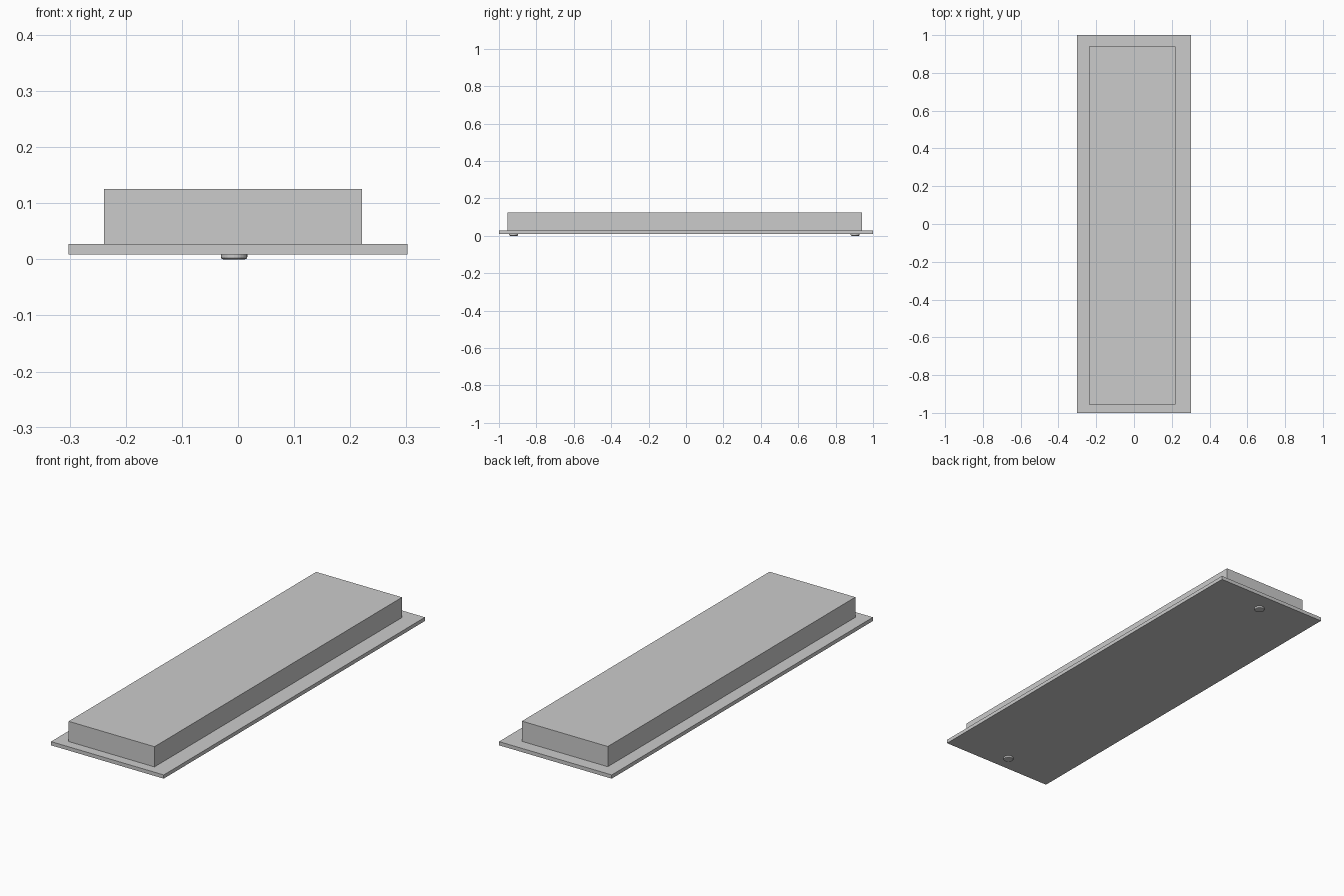
import bpy, bmesh
from mathutils import Matrix

if "Cube" in bpy.data.objects:
    bpy.data.objects.remove(bpy.data.objects["Cube"])


def finish(name, bm):
    bmesh.ops.recalc_face_normals(bm, faces=bm.faces)
    mesh = bpy.data.meshes.new(name)
    bm.to_mesh(mesh)
    bm.free()
    obj = bpy.data.objects.new(name, mesh)
    bpy.context.collection.objects.link(obj)
    return obj


def box(name, lo, hi):
    bm = bmesh.new()
    size = [b - a for a, b in zip(lo, hi)]
    mid = [(a + b) / 2 for a, b in zip(lo, hi)]
    bmesh.ops.create_cube(bm, size=1, matrix=Matrix.Translation(mid) @ Matrix.Diagonal((*size, 1)))
    return finish(name, bm)


def foot(name, x, y, radius, height):
    # Short disc with a rounded lower rim
    bm = bmesh.new()
    bmesh.ops.create_cone(bm, cap_ends=True, segments=24, radius1=radius, radius2=radius,
                          depth=height, matrix=Matrix.Translation((x, y, height / 2)))
    rim = [e for e in bm.edges if all(v.co.z < height / 4 for v in e.verts)]
    bmesh.ops.bevel(bm, geom=rim, offset=height * 0.45, segments=2, profile=0.5, affect='EDGES')
    return finish(name, bm)


# Thin base plate and the raised slab on it
box("base_plate", (-0.302, -1.0, 0.009), (0.302, 1.0, 0.027))
box("raised_slab", (-0.239, -0.955, 0.027), (0.221, 0.940, 0.125))

# Small feet under each end
for name, y in (("front_foot", -0.922), ("back_foot", 0.904)):
    foot(name, -0.007, y, 0.0235, 0.009)
